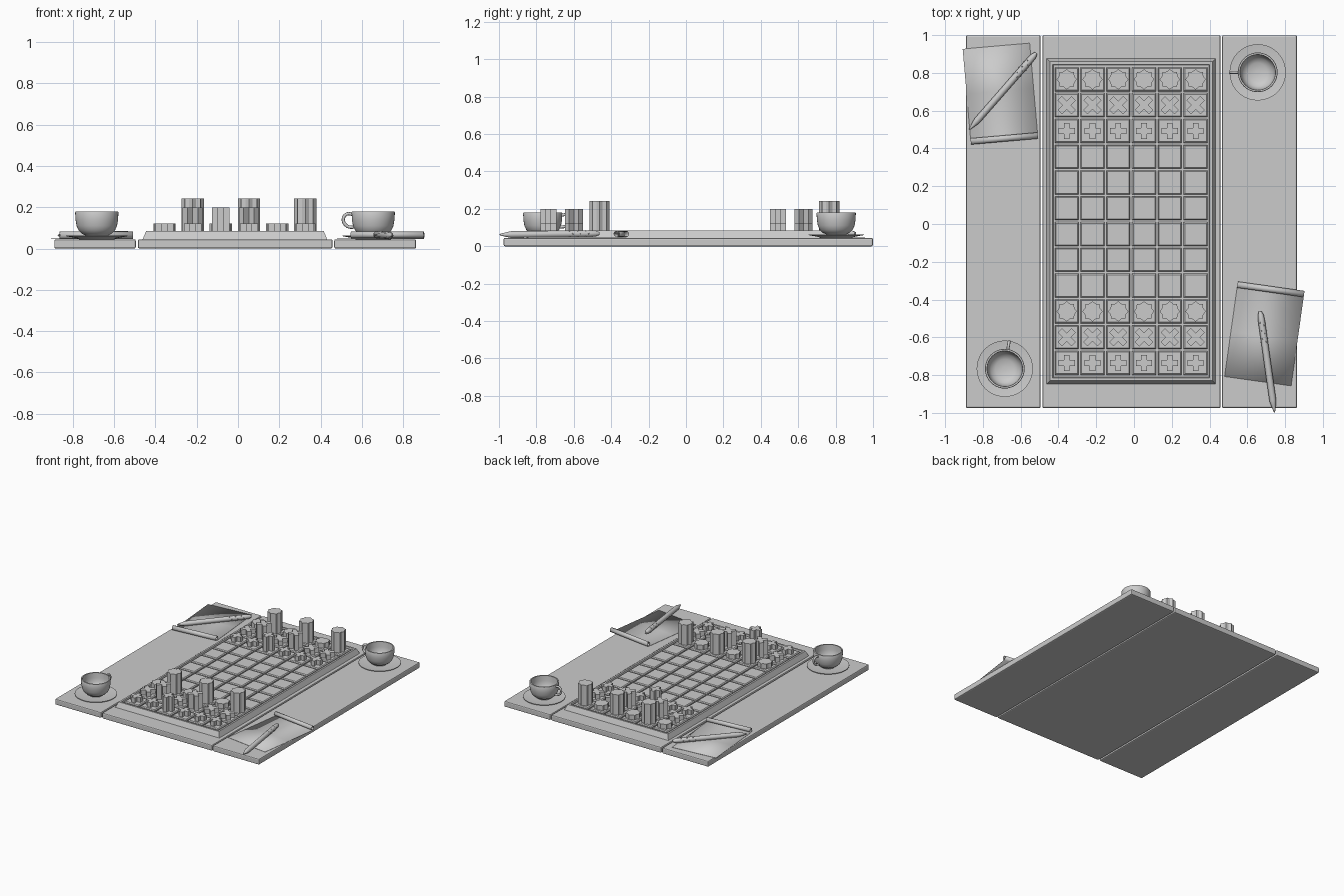
import bpy, bmesh, math
from mathutils import Matrix, Vector

if "Cube" in bpy.data.objects:
    bpy.data.objects.remove(bpy.data.objects["Cube"])

TABLE_TOP = 0.045
BOARD_TOP = 0.085
CX, CY = -0.015, 0.015          # board centre
PITCH = 0.1365


def finish(bm, name, smooth=False):
    bmesh.ops.recalc_face_normals(bm, faces=bm.faces)
    me = bpy.data.meshes.new(name)
    bm.to_mesh(me)
    bm.free()
    ob = bpy.data.objects.new(name, me)
    bpy.context.collection.objects.link(ob)
    if smooth:
        bpy.ops.object.select_all(action='DESELECT')
        ob.select_set(True)
        bpy.context.view_layer.objects.active = ob
        bpy.ops.object.shade_smooth_by_angle(angle=math.radians(40))
    return ob


def loft(bm, rings):
    loops = [[bm.verts.new(p) for p in r] for r in rings]
    n = len(rings[0])
    for a, b in zip(loops, loops[1:]):
        for i in range(n):
            bm.faces.new((a[i], a[(i + 1) % n], b[(i + 1) % n], b[i]))
    bm.faces.new(loops[0][::-1])
    bm.faces.new(loops[-1])


def rect(cx, cy, hx, hy, z):
    return [(cx + sx * hx, cy + sy * hy, z) for sx, sy in ((-1, -1), (1, -1), (1, 1), (-1, 1))]


def circle(r, z, n=40):
    return [(r * math.cos(2 * math.pi * i / n), r * math.sin(2 * math.pi * i / n), z) for i in range(n)]


# Table planks with rounded edges
for name, x0, x1 in (("left_plank", -0.89, -0.495), ("middle_plank", -0.485, 0.458), ("right_plank", 0.466, 0.863)):
    bm = bmesh.new()
    loft(bm, [rect((x0 + x1) / 2, 0.012, (x1 - x0) / 2, 0.987, z) for z in (0, TABLE_TOP)])
    ob = finish(bm, name)
    m = ob.modifiers.new("round", 'BEVEL')
    m.width, m.segments = 0.008, 2

# Board with sloped sides and a recessed field
bm = bmesh.new()
loft(bm, [rect(CX, CY, hx, hy, z) for hx, hy, z in (
    (0.447, 0.861, TABLE_TOP), (0.430, 0.844, BOARD_TOP), (0.416, 0.830, BOARD_TOP), (0.412, 0.826, 0.07))])
finish(bm, "board_frame")

# Tiles with chamfered tops
bm = bmesh.new()
col_x = [CX + (i - 2.5) * PITCH for i in range(6)]
row_y = [CY + (j - 5.5) * PITCH for j in range(12)]
for x in col_x:
    for y in row_y:
        loft(bm, [rect(x, y, h, h, z) for h, z in ((0.063, 0.069), (0.063, 0.079), (0.057, BOARD_TOP))])
finish(bm, "board_tiles")


# Piece outlines
def plus(length, w, turn):
    q = [(length, -w), (length, w), (w, w)]
    pts = []
    for k in range(4):
        m = Matrix.Rotation(k * math.pi / 2 + turn, 2)
        pts += [m @ Vector(p) for p in q]
    return pts


def star():
    return [Vector((r * math.cos(i * math.pi / 8), r * math.sin(i * math.pi / 8)))
            for i, r in enumerate([0.054, 0.044] * 8)]


# Game pieces: (name, outline, rows, tall columns, tall height)
kinds = (("star_piece", star(), (4 - 1, 11), (1, 3, 5), 0.242),
         ("cross_piece", plus(0.052, 0.016, math.pi / 4), (1, 10), (1, 3), 0.2),
         ("plus_piece", plus(0.043, 0.015, 0), (0, 9), (2,), 0.2))
kind_rows = {"star_piece": (2, 11), "cross_piece": (1, 10), "plus_piece": (0, 9)}
for name, outline, _, tall, height in kinds:
    for j in kind_rows[name]:
        for i, x in enumerate(col_x):
            top = height if i in tall else 0.122
            bm = bmesh.new()
            loft(bm, [[(x + p.x, row_y[j] + p.y, z) for p in outline] for z in (BOARD_TOP - 0.001, top)])
            finish(bm, f"{name}_{j}_{i}")


# Cups with saucers and looped handles
def cup(name, x, y, handle_angle):
    place = Matrix.Translation((x, y, 0)) @ Matrix.Rotation(handle_angle, 4, 'Z')
    bm = bmesh.new()
    loft(bm, [circle(r, z) for r, z in (
        (0.085, TABLE_TOP), (0.095, 0.05), (0.149, 0.06), (0.149, 0.064), (0.09, 0.056), (0.01, 0.056))])
    finish(bm, name + "_saucer", True).matrix_world = place
    bm = bmesh.new()
    loft(bm, [circle(r, z) for r, z in (
        (0.05, 0.056), (0.055, 0.064), (0.072, 0.072), (0.088, 0.088), (0.098, 0.11), (0.103, 0.14),
        (0.105, 0.176), (0.103, 0.18), (0.094, 0.18), (0.092, 0.14), (0.087, 0.11), (0.075, 0.09),
        (0.05, 0.075), (0.01, 0.072))])
    finish(bm, name, True).matrix_world = place
    cu = bpy.data.curves.new(name + "_handle", 'CURVE')
    cu.dimensions = '3D'
    cu.bevel_depth, cu.bevel_resolution, cu.resolution_u = 0.008, 2, 6
    cu.use_fill_caps = True
    sp = cu.splines.new('BEZIER')
    pts = ((0.1, 0.166), (0.128, 0.167), (0.145, 0.142), (0.128, 0.11), (0.094, 0.102))
    sp.bezier_points.add(len(pts) - 1)
    for bp, (r, z) in zip(sp.bezier_points, pts):
        bp.co = (r, 0, z)
        bp.handle_left_type = bp.handle_right_type = 'AUTO'
    ob = bpy.data.objects.new(name + "_handle", cu)
    bpy.context.collection.objects.link(ob)
    ob.matrix_world = place


cup("front_cup", -0.684, -0.766, math.radians(81))
cup("back_cup", 0.655, 0.803, math.pi)


# Paper sheets with one end rolled up
def scroll(name, x, y, angle):
    prof = [(0.49, 0.003), (0.25, 0.003)]
    for k in range(29):
        a = -math.pi / 2 - k * math.pi / 8
        r = 0.018 - 0.0003 * k
        prof.append((r * math.cos(a), 0.021 + r * math.sin(a)))
    bm = bmesh.new()
    sides = [[bm.verts.new((s * 0.178, p[0], p[1])) for p in prof] for s in (-1, 1)]
    for k in range(len(prof) - 1):
        bm.faces.new((sides[0][k], sides[1][k], sides[1][k + 1], sides[0][k + 1]))
    ob = finish(bm, name, True)
    m = ob.modifiers.new("thickness", 'SOLIDIFY')
    m.thickness, m.offset = 0.002, 0
    ob.matrix_world = Matrix.Translation((x, y, TABLE_TOP)) @ Matrix.Rotation(angle, 4, 'Z')


scroll("back_scroll", -0.687, 0.454, math.radians(5))
scroll("front_scroll", 0.724, -0.347, math.radians(172))


# Pens lying on the paper, with small studs near the blunt end
def pen(name, tip, end):
    tip, end = Vector(tip), Vector(end)
    axis = end - tip
    length = axis.length
    bm = bmesh.new()
    loft(bm, [circle(r, t * length, 12) for r, t in (
        (0.002, 0), (0.006, 0.02), (0.015, 0.09), (0.018, 0.12), (0.018, 0.9), (0.016, 0.96), (0.008, 1))])
    for side in range(6):
        a = side * math.pi / 3
        for t in (0.7, 0.78, 0.86):
            bmesh.ops.create_icosphere(bm, subdivisions=1, radius=0.004, matrix=Matrix.Translation(
                (0.0175 * math.cos(a), 0.0175 * math.sin(a), (t + 0.03 * (side % 2)) * length)))
    ob = finish(bm, name, True)
    ob.matrix_world = Matrix.Translation(tip) @ axis.to_track_quat('Z', 'Y').to_matrix().to_4x4()


pen("back_pen", (-0.872, 0.5, 0.064), (-0.518, 0.905, 0.068))
pen("front_pen", (0.744, -0.998, 0.062), (0.668, -0.463, 0.068))
